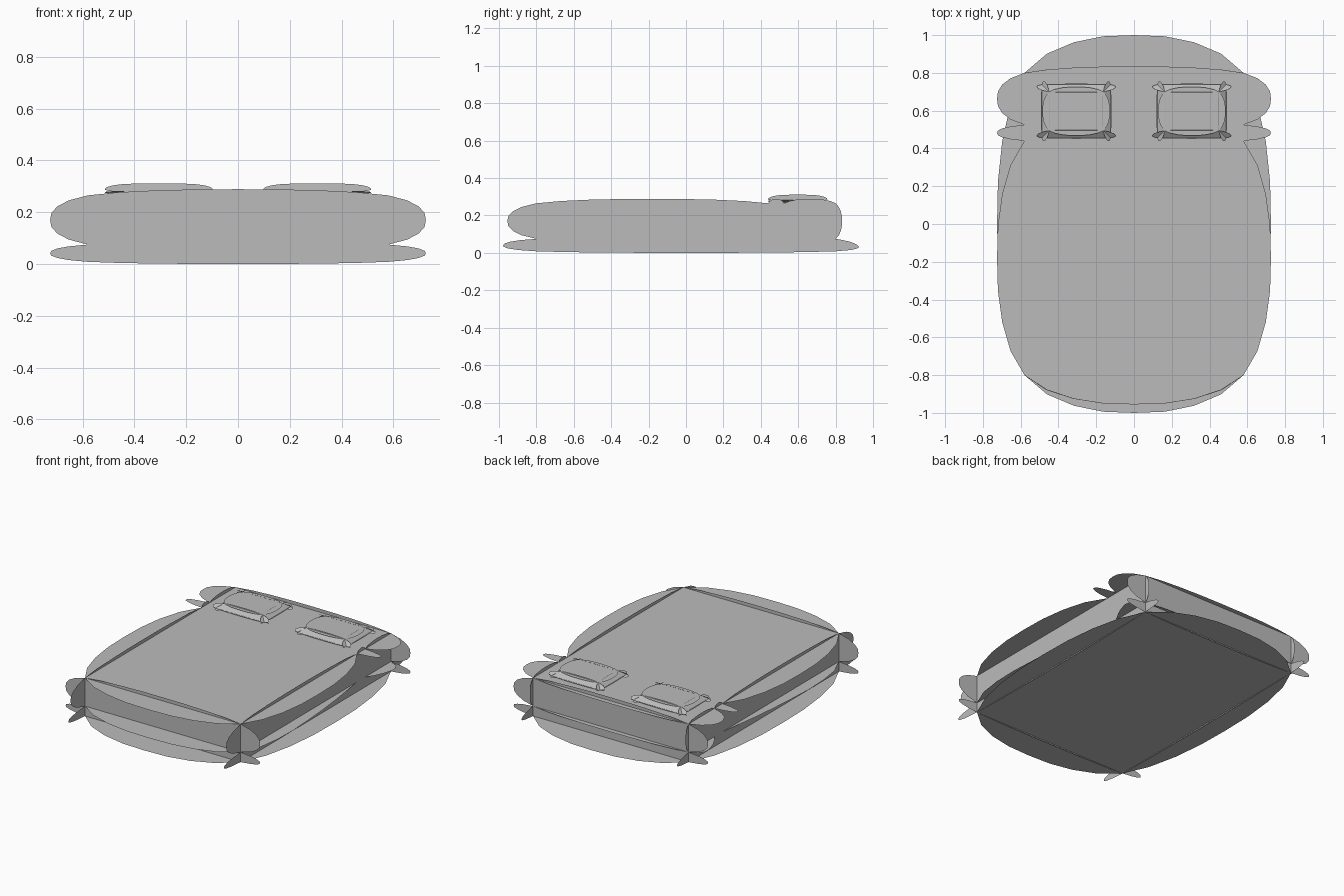
import bpy, bmesh
from mathutils import Vector

cube = bpy.data.objects.get("Cube")
if cube:
    bpy.data.objects.remove(cube, do_unlink=True)

grey = bpy.data.materials.new("soft_grey")
grey.use_nodes = True
colour = (0.5, 0.5, 0.5, 1)
grey.diffuse_color = colour
grey.node_tree.nodes["Principled BSDF"].inputs["Base Color"].default_value = colour

W, FOOT, HEAD = 0.58, -0.8, 0.8          # half width and ends of the bed
FOLD, FOLD_END = 0.44, 0.525             # turned-down sheet
BASE, LEDGE, TOP = 0.0085, 0.075, 0.265  # heights


def rounded(loop, levels=3):
    """Four-point rounding of a closed outline; the corners stay in place."""
    pts = [Vector(p) for p in loop]
    for _ in range(levels):
        n, out = len(pts), []
        for i, p in enumerate(pts):
            q = pts[(i + 1) % n]
            before, after = pts[i - 1], pts[(i + 2) % n]
            out += [p, (p + q) * 9 / 16 - (before + after) / 16]
        pts = out
    return pts


def panels(name, loops, centre):
    """One object of separate bulging panels that face away from centre."""
    bm = bmesh.new()
    for loop in loops:
        face = bm.faces.new([bm.verts.new(p) for p in rounded(loop)])
        face.normal_update()
        middle = sum((Vector(p) for p in loop), Vector()) / len(loop)
        if face.normal.dot(middle - Vector(centre)) < 0:
            face.normal_flip()
    bmesh.ops.triangulate(bm, faces=bm.faces[:])
    mesh = bpy.data.meshes.new(name)
    bm.to_mesh(mesh)
    bm.free()
    mesh.materials.append(grey)
    obj = bpy.data.objects.new(name, mesh)
    bpy.context.collection.objects.link(obj)
    return obj


def flat(y0, y1, z):
    return [(-W, y0, z), (W, y0, z), (W, y1, z), (-W, y1, z)]


def side(x, y0, y1, z0, z1):
    return [(x, y0, z0), (x, y1, z0), (x, y1, z1), (x, y0, z1)]


def end(y, z0, z1):
    return [(-W, y, z0), (W, y, z0), (W, y, z1), (-W, y, z1)]


# Bed base: floor, ledge, ends, and sides split where the sheet folds
ys = (FOOT, FOLD, FOLD_END, HEAD)
ledge = [(W, y, LEDGE) for y in ys] + [(-W, y, LEDGE) for y in reversed(ys)]
base = [flat(FOOT, HEAD, BASE), ledge, end(FOOT, BASE, LEDGE), end(HEAD, BASE, LEDGE)]
for x in (-W, W):
    base.append([(x, FOOT, BASE), (x, HEAD, BASE)] + [(x, y, LEDGE) for y in reversed(ys)])
panels("bed_base", base, (0, 0, (BASE + LEDGE) / 2))

# Blanket, folded sheet and bare mattress: a top and two sides each
for name, y0, y1, end_y in (("blanket", FOOT, FOLD, FOOT),
                            ("folded_sheet", FOLD, FOLD_END, None),
                            ("mattress", FOLD_END, HEAD, HEAD)):
    loops = [flat(y0, y1, TOP)] + [side(x, y0, y1, LEDGE, TOP) for x in (-W, W)]
    if end_y is not None:
        loops.append(end(end_y, LEDGE, TOP))
    panels(name, loops, (0, (y0 + y1) / 2, 0.17))


# Pillows: top and bottom panels joined to a wider rim by sloping strips
def ring(cx, cy, hx, hy, z):
    return [(cx + sx * hx, cy + sy * hy, z)
            for sx, sy in ((-1, -1), (1, -1), (1, 1), (-1, 1))]


for name, cx in (("right_pillow", -0.306), ("left_pillow", 0.306)):
    cy = 0.597
    top = ring(cx, cy, 0.143, 0.103, 0.308)
    rim = ring(cx, cy, 0.182, 0.141, 0.281)
    low = ring(cx, cy, 0.143, 0.103, 0.268)
    loops = [top, low]
    for i in range(4):
        j = (i + 1) % 4
        loops += [[rim[i], rim[j], cap[j], cap[i]] for cap in (top, low)]
    panels(name, loops, (cx, cy, 0.283))
